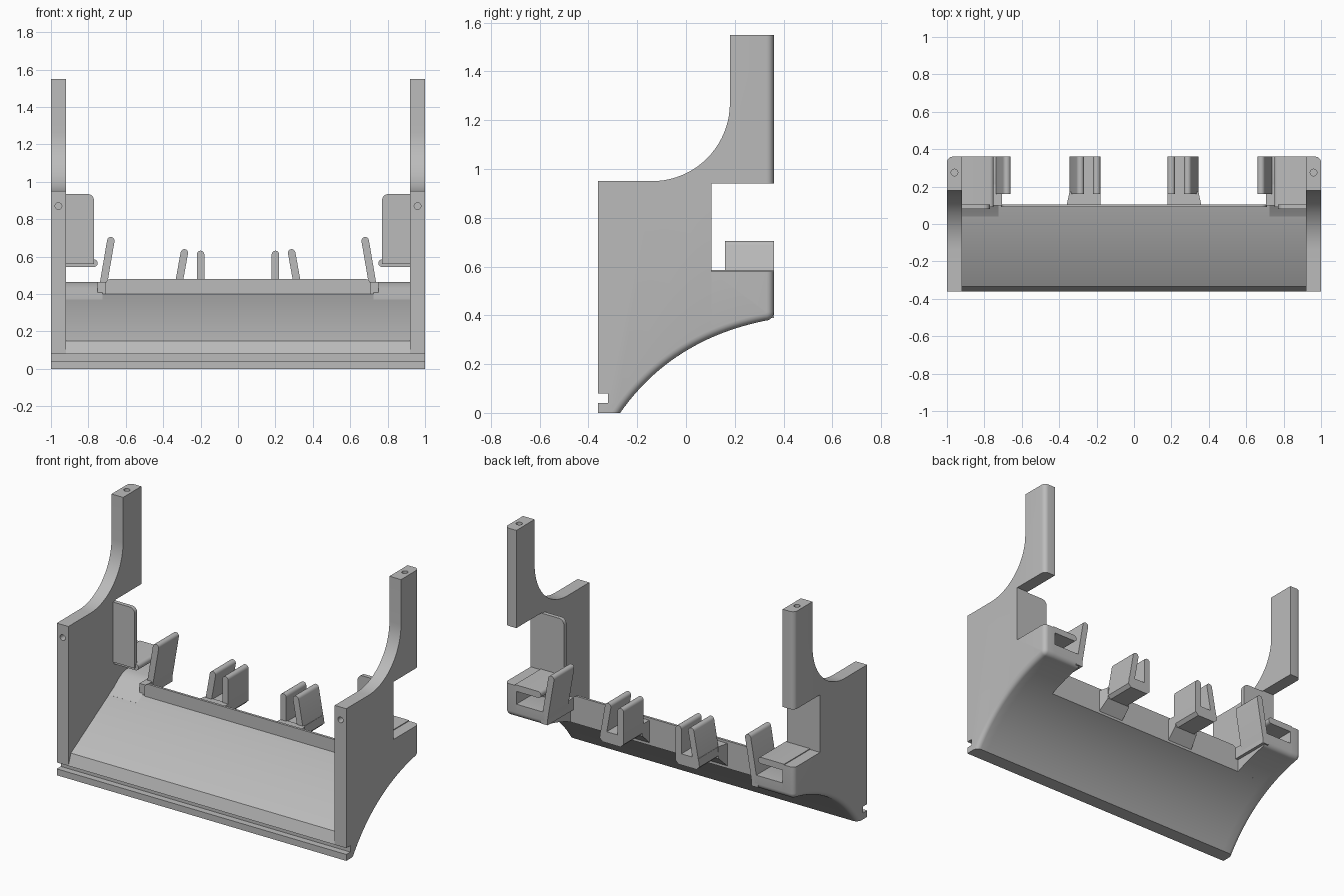
import bpy, bmesh, math
from mathutils import Vector

cube = bpy.data.objects.get("Cube")
if cube:
    bpy.data.objects.remove(cube, do_unlink=True)

grey = bpy.data.materials.new("plain grey")
grey.use_nodes = True
COLOUR = (0.5, 0.5, 0.5, 1)
grey.diffuse_color = COLOUR
grey.node_tree.nodes["Principled BSDF"].inputs["Base Color"].default_value = COLOUR


def finish(name, bm, mirror=True):
    bmesh.ops.recalc_face_normals(bm, faces=bm.faces)
    mesh = bpy.data.meshes.new(name)
    bm.to_mesh(mesh)
    bm.free()
    mesh.materials.append(grey)
    obj = bpy.data.objects.new(name, mesh)
    bpy.context.collection.objects.link(obj)
    bpy.ops.object.select_all(action='DESELECT')
    obj.select_set(True)
    bpy.context.view_layer.objects.active = obj
    bpy.ops.object.shade_smooth_by_angle(angle=math.radians(35))
    if mirror:
        mod = obj.modifiers.new("Mirror", 'MIRROR')
        mod.use_mirror_merge = False
    return obj


def prism(points, axis, lo, hi):
    """Extrude a (y, z) outline along x, or an (x, z) outline along y."""
    bm = bmesh.new()
    place = (lambda p: (lo, *p)) if axis == 'x' else (lambda p: (p[0], lo, p[1]))
    face = bm.faces.new([bm.verts.new(place(p)) for p in points])
    out = bmesh.ops.extrude_face_region(bm, geom=[face])
    step = Vector((hi - lo, 0, 0) if axis == 'x' else (0, hi - lo, 0))
    bmesh.ops.translate(bm, vec=step, verts=[v for v in out["geom"] if isinstance(v, bmesh.types.BMVert)])
    bmesh.ops.recalc_face_normals(bm, faces=bm.faces)
    return bm


def arc(cx, cz, r, start, end, n=8):
    angles = [math.radians(start + (end - start) * i / n) for i in range(n + 1)]
    return [(cx + r * math.cos(a), cz + r * math.sin(a)) for a in angles]


def rect(x0, x1, z0, z1):
    return [(x0, z0), (x1, z0), (x1, z1), (x0, z1)]


def finger_outline(a, b, width):
    """Straight foot at a, rounded tip at b."""
    lean = math.degrees(math.atan2(b[1] - a[1], b[0] - a[0]))
    r = width / 2
    tip = arc(*b, r, lean - 90, lean + 90)
    dx, dz = a[0] - b[0], a[1] - b[1]
    return [(tip[0][0] + dx, tip[0][1] + dz)] + tip + [(tip[-1][0] + dx, tip[-1][1] + dz)]


# Shared curves: concave underside and grooved front lip
A, B, C = Vector((-0.27, 0)), Vector((-0.06, 0.30)), Vector((0.325, 0.378))
underside = [tuple(A * (1 - t) ** 2 + B * 2 * t * (1 - t) + C * t * t)
             for t in [i / 24 for i in range(25)]]
back_corner = arc(0.325, 0.413, 0.035, -75, 0, 5)
lip = [(-0.36, 0.08), (-0.32, 0.08), (-0.32, 0.04), (-0.36, 0.04), (-0.36, 0)]

# Side panel with swept post and rear notch
sweep = arc(-0.14, 1.27, 0.32, -90, 0, 20)
outline = (lip + underside + back_corner
           + [(0.36, 0.58), (0.105, 0.58), (0.105, 0.94), (0.36, 0.94), (0.36, 1.55), (0.18, 1.55)]
           + sweep[::-1] + [(-0.36, 0.95)])
bm = prism(outline, 'x', 0.92, 1.0)
low = {(round(y, 4), round(z, 4)) for y, z in underside + back_corner}
rounded = []
for e in bm.edges:
    ends = [v.co for v in e.verts]
    if all(c.x > 0.99 for c in ends):
        on_back = all(c.y > 0.355 for c in ends)
        on_low = all((round(c.y, 4), round(c.z, 4)) in low for c in ends)
        if on_back or on_low:
            rounded.append(e)
bmesh.ops.bevel(bm, geom=rounded, offset=0.03, segments=5, profile=0.5, affect='EDGES')
panel = finish("side_panel", bm, mirror=False)

# Screw holes in the panel front and the post top
for location, turn in (((0.96, -0.36, 0.87), math.pi / 2), ((0.96, 0.275, 1.55), 0)):
    bpy.ops.mesh.primitive_cylinder_add(vertices=24, radius=0.018, depth=0.2,
                                        location=location, rotation=(turn, 0, 0))
    cutter = bpy.context.object
    cutter.name = "hole_cutter"
    cutter.hide_render = True
    mod = panel.modifiers.new("Hole", 'BOOLEAN')
    mod.operation = 'DIFFERENCE'
    mod.solver = 'EXACT'
    mod.object = cutter
    bpy.context.view_layer.objects.active = panel
    bpy.ops.object.modifier_apply(modifier=mod.name)
    bpy.data.objects.remove(cutter, do_unlink=True)
panel.modifiers.new("Mirror", 'MIRROR').use_mirror_merge = False

# Sloping tray between the panels
tray = (lip + [p for p in underside if p[0] < 0.1]
        + [(0.105, 0.309), (0.105, 0.40), (0.09, 0.40), (-0.335, 0.15)])
finish("tray", prism(tray, 'x', -0.92, 0.92), mirror=False)

# Upright rail along the tray's rear edge
rail = [(-0.71, 0.39), (0.71, 0.39)] + arc(0.68, 0.45, 0.03, 0, 90) + arc(-0.68, 0.45, 0.03, 90, 180)
finish("rear_rail", prism(rail, 'y', 0.09, 0.105), mirror=False)

# Rear corner: base, shelf, upright plate and leaning finger
base = ([p for p in underside if p[0] > 0.04] + back_corner
        + [(0.36, 0.465), (0.21, 0.465), (0.17, 0.455), (0.13, 0.432), (0.09, 0.40), (0.04, 0.371)])
finish("corner_base", prism(base, 'x', 0.725, 0.93))
shelf = [(0.93, 0.585), (0.93, 0.545)] + arc(0.77, 0.565, 0.02, 270, 90)
finish("corner_shelf", prism(shelf, 'y', 0.09, 0.36))
plate = [(0.93, 0.56), (0.93, 0.935)] + arc(0.805, 0.90, 0.035, 90, 180) + [(0.77, 0.56)]
plate_bm = prism(plate, 'y', 0.08, 0.105)
finish("corner_plate", plate_bm)
finish("corner_finger", prism(finger_outline((0.727, 0.41), (0.68, 0.685), 0.04), 'y', 0.16, 0.36))
finish("corner_finger_foot", prism(rect(0.705, 0.75, 0.39, 0.465), 'y', 0.1, 0.36))

# Middle clip: base, neck flaring into the rail, and two fingers
finish("clip_base", prism([(0.20, 0.39), (0.325, 0.39), (0.345, 0.41), (0.338, 0.46),
                           (0.18, 0.46), (0.18, 0.41)], 'y', 0.15, 0.36))
neck = prism(rect(0.18, 0.345, 0.39, 0.465), 'y', 0.10, 0.17)
for v in neck.verts:
    if v.co.y < 0.12:
        if v.co.z < 0.42:
            v.co.z = 0.32
        if v.co.x > 0.3:
            v.co.x = 0.36
finish("clip_neck", neck)
finish("clip_straight_finger", prism(finger_outline((0.20, 0.41), (0.20, 0.612), 0.04), 'y', 0.16, 0.36))
finish("clip_leaning_finger", prism(finger_outline((0.323, 0.42), (0.287, 0.62), 0.04), 'y', 0.16, 0.36))
